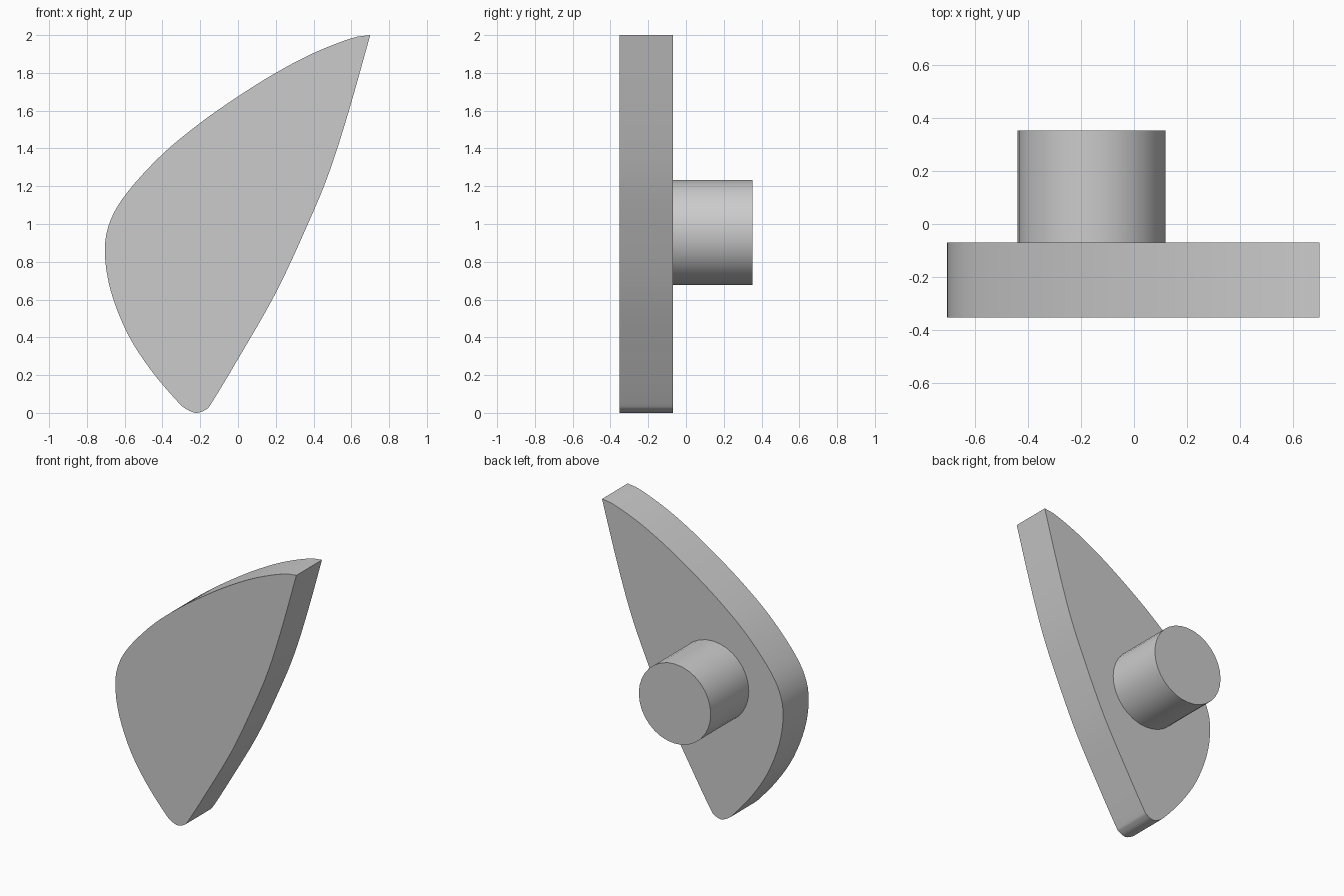
import bpy, bmesh
from math import radians
from mathutils import Vector

if "Cube" in bpy.data.objects:
    bpy.data.objects.remove(bpy.data.objects["Cube"])

FRONT, FACE, BACK = -0.353, -0.069, 0.353

# Outline (x, z) from the pointed tip, down the right edge, round the foot, back up
OUTLINE = [(0.70, 2.0), (0.59, 1.61), (0.485, 1.28), (0.37, 1.0), (0.20, 0.635),
           (0.0, 0.285), (-0.135, 0.06), (-0.17, 0.018), (-0.22, 0.0), (-0.27, 0.018),
           (-0.32, 0.06), (-0.46, 0.225), (-0.585, 0.42), (-0.675, 0.65), (-0.705, 0.86),
           (-0.675, 1.02), (-0.58, 1.175), (-0.40, 1.37), (-0.20, 1.535), (0.0, 1.675),
           (0.20, 1.80), (0.40, 1.905), (0.60, 1.983), (0.70, 2.0)]


def smooth_path(points, steps=4):
    """Catmull-Rom curve through the points, with a sharp corner at the ends."""
    p = [Vector(q) for q in points]
    p = [2 * p[0] - p[1]] + p + [2 * p[-1] - p[-2]]
    out = []
    for a, b, c, d in zip(p, p[1:], p[2:], p[3:]):
        for i in range(steps):
            t = i / steps
            out.append(0.5 * (2 * b + (c - a) * t + (2 * a - 5 * b + 4 * c - d) * t * t
                              + (3 * b - a - 3 * c + d) * t ** 3))
    return out


def finish(obj):
    bpy.ops.object.select_all(action='DESELECT')
    obj.select_set(True)
    bpy.context.view_layer.objects.active = obj
    bpy.ops.object.shade_smooth_by_angle(angle=radians(30))


# Flat curved plate
bm = bmesh.new()
face = bm.faces.new([bm.verts.new((v.x, FRONT, v.y)) for v in smooth_path(OUTLINE)])
extruded = bmesh.ops.extrude_face_region(bm, geom=[face], use_keep_orig=True)["geom"]
bmesh.ops.translate(bm, vec=(0, FACE - FRONT, 0),
                    verts=[g for g in extruded if isinstance(g, bmesh.types.BMVert)])
bmesh.ops.recalc_face_normals(bm, faces=bm.faces)
mesh = bpy.data.meshes.new("plate")
bm.to_mesh(mesh)
bm.free()
plate = bpy.data.objects.new("plate", mesh)
bpy.context.collection.objects.link(plate)
finish(plate)

# Round peg on the back
start = FACE - 0.005
bpy.ops.mesh.primitive_cylinder_add(vertices=32, radius=0.279, depth=BACK - start,
                                    location=(-0.16, (BACK + start) / 2, 0.955),
                                    rotation=(radians(90), 0, 0))
peg = bpy.context.object
peg.name = "peg"
finish(peg)
